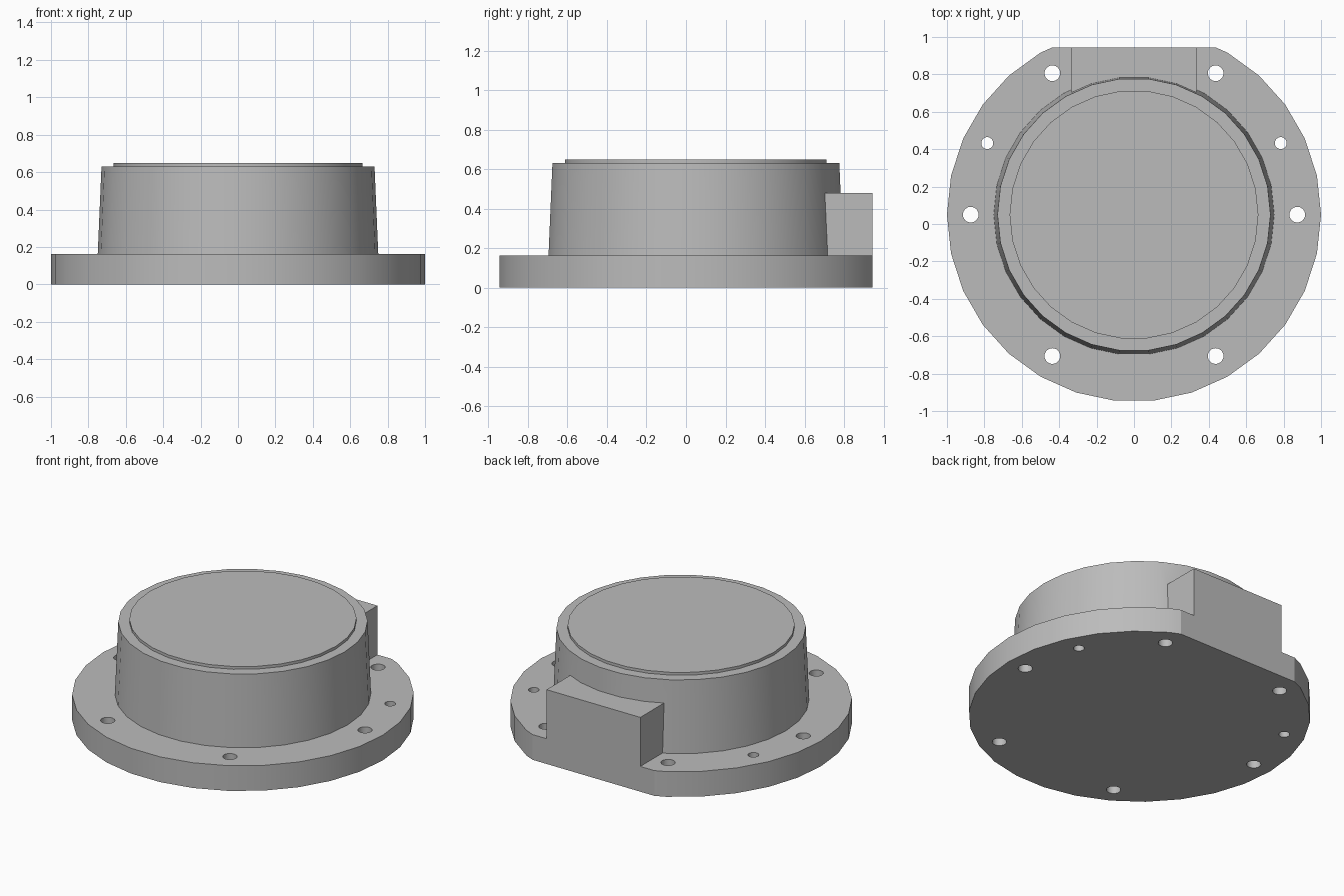
import bpy, bmesh
from math import sin, cos, pi, radians

if "Cube" in bpy.data.objects:
    bpy.data.objects.remove(bpy.data.objects["Cube"], do_unlink=True)

CY = 0.05        # centre of the round parts
BACK = 0.945     # flat at the back of the flange
FLANGE_TOP = 0.163

metal = bpy.data.materials.new("plain grey")
metal.use_nodes = True
grey = (0.5, 0.5, 0.5, 1)
metal.diffuse_color = grey
metal.node_tree.nodes["Principled BSDF"].inputs["Base Color"].default_value = grey


def make_object(name, bm):
    bmesh.ops.recalc_face_normals(bm, faces=bm.faces)
    mesh = bpy.data.meshes.new(name)
    bm.to_mesh(mesh)
    bm.free()
    obj = bpy.data.objects.new(name, mesh)
    bpy.context.collection.objects.link(obj)
    mesh.materials.append(metal)
    return obj


def frustum(name, x, y, r0, r1, z0, z1, sides=30):
    """Upright round part with a corner on the +x side."""
    bm = bmesh.new()
    rings = [[bm.verts.new((x + r * cos(2 * pi * i / sides),
                            y + r * sin(2 * pi * i / sides), z))
              for i in range(sides)] for r, z in ((r0, z0), (r1, z1))]
    for ring in rings:
        bm.faces.new(ring)
    for i in range(sides):
        j = (i + 1) % sides
        bm.faces.new((rings[0][i], rings[0][j], rings[1][j], rings[1][i]))
    return make_object(name, bm)


def box(name, x0, x1, y0, y1, z0, z1):
    bm = bmesh.new()
    bmesh.ops.create_cube(bm, size=1)
    for v in bm.verts:
        v.co = (x1 if v.co.x > 0 else x0,
                y1 if v.co.y > 0 else y0,
                z1 if v.co.z > 0 else z0)
    return make_object(name, bm)


def combine(target, other, operation):
    mod = target.modifiers.new(operation.title(), "BOOLEAN")
    mod.operation = operation
    mod.solver = "EXACT"
    mod.object = other
    bpy.context.view_layer.objects.active = target
    bpy.ops.object.modifier_apply(modifier=mod.name)
    bpy.data.objects.remove(other, do_unlink=True)


# Round mounting flange
housing = frustum("flanged_housing", 0, CY, 1, 1, 0, FLANGE_TOP)

# Tapered drum, sunk slightly into the flange
slope = 0.02 / (0.63 - FLANGE_TOP)
sink = 0.06
combine(housing, frustum("drum", 0, CY, 0.75 + slope * sink, 0.73,
                         FLANGE_TOP - sink, 0.63), "UNION")

# Raised disc on the drum
combine(housing, frustum("top_disc", 0, CY, 0.665, 0.665, 0.55, 0.648), "UNION")

# Block at the back, then one flat cut through block and flange
combine(housing, box("rear_block", -0.335, 0.335, 0.5, 1.2, 0.08, 0.48), "UNION")
combine(housing, box("flat_cutter", -2, 2, BACK, 2, -1, 1), "DIFFERENCE")

# Bolt holes, and a smaller dowel hole on each side
for angle, radius in ((60, 0.042), (26, 0.032), (0, 0.042), (-60, 0.042)):
    a = radians(angle)
    for side in (-1, 1):
        combine(housing, frustum("hole_cutter", side * 0.873 * cos(a),
                                 CY + 0.873 * sin(a), radius, radius,
                                 -0.1, 0.3, 24), "DIFFERENCE")

# Smooth round walls with crisp edges
bpy.ops.object.select_all(action="DESELECT")
housing.select_set(True)
bpy.context.view_layer.objects.active = housing
bpy.ops.object.shade_smooth_by_angle(angle=radians(20))
